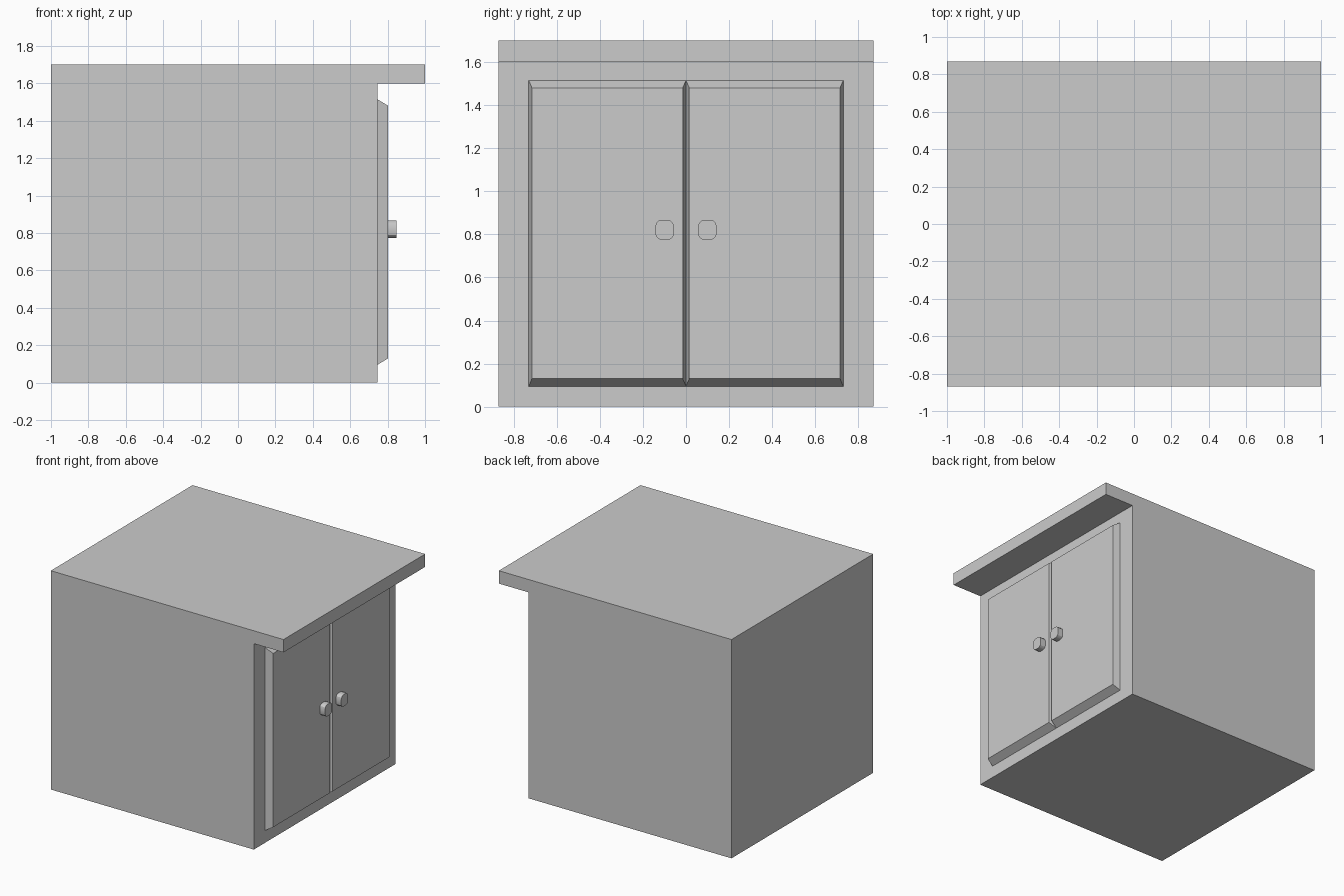
import bpy, bmesh

if "Cube" in bpy.data.objects:
    bpy.data.objects.remove(bpy.data.objects["Cube"])

def finish(name, bm):
    bmesh.ops.recalc_face_normals(bm, faces=bm.faces)
    mesh = bpy.data.meshes.new(name)
    bm.to_mesh(mesh)
    bm.free()
    obj = bpy.data.objects.new(name, mesh)
    bpy.context.collection.objects.link(obj)
    return obj

def box(bm, x0, x1, y0, y1, z0, z1):
    verts = bmesh.ops.create_cube(bm, size=1)["verts"]
    for v in verts:
        v.co = (x1 if v.co.x > 0 else x0,
                y1 if v.co.y > 0 else y0,
                z1 if v.co.z > 0 else z0)
    return verts

def mirror_y(obj):
    mod = obj.modifiers.new("Mirror", 'MIRROR')
    mod.use_axis = (False, True, False)
    mod.use_mirror_merge = False

# Cabinet body with overhanging worktop: one side profile extruded across y
profile = [(-1, 0), (0.745, 0), (0.745, 1.6), (1, 1.6), (1, 1.7), (-1, 1.7)]
bm = bmesh.new()
side = bm.faces.new([bm.verts.new((x, -0.87, z)) for x, z in profile])
ext = bmesh.ops.extrude_face_region(bm, geom=[side], use_keep_orig=True)["geom"]
bmesh.ops.translate(bm, vec=(0, 1.74, 0),
                    verts=[g for g in ext if isinstance(g, bmesh.types.BMVert)])
finish("cabinet_body", bm)

# Doors: slab whose front face is inset, leaving sloped borders
bm = bmesh.new()
for v in box(bm, 0.745, 0.803, 0, 0.73, 0.095, 1.515):
    if v.co.x > 0.78:
        v.co.y = 0.715 if v.co.y > 0.3 else 0.015
        v.co.z = 1.48 if v.co.z > 0.8 else 0.13
mirror_y(finish("door", bm))

# Knobs: small blocks with rounded corners
bm = bmesh.new()
box(bm, 0.803, 0.848, 0.056, 0.142, 0.774, 0.867)
edges = [e for e in bm.edges if abs(e.verts[0].co.x - e.verts[1].co.x) > 0.01]
bmesh.ops.bevel(bm, geom=edges, offset=0.03, segments=3, profile=0.5, affect='EDGES')
knob = finish("door_knob", bm)
mirror_y(knob)
bpy.context.view_layer.objects.active = knob
knob.select_set(True)
bpy.ops.object.shade_smooth_by_angle()
